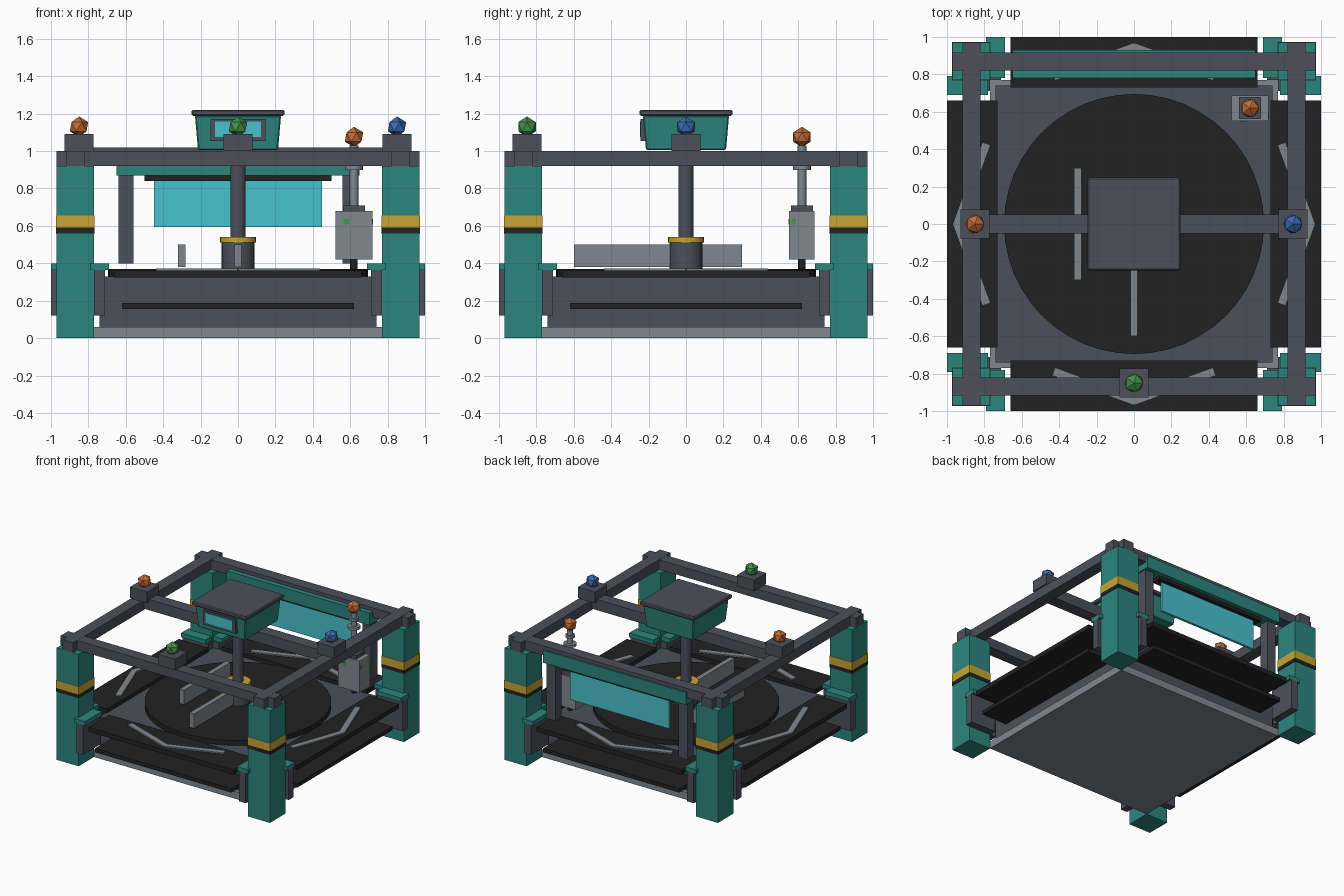
import bpy, bmesh, math
from mathutils import Vector, Matrix

if "Cube" in bpy.data.objects:
    bpy.data.objects.remove(bpy.data.objects["Cube"], do_unlink=True)


def linear(c):
    c /= 255
    return c / 12.92 if c < 0.04 else ((c + 0.055) / 1.055) ** 2.4


def material(name, r, g, b):
    m = bpy.data.materials.new(name)
    m.use_nodes = True
    colour = (linear(r), linear(g), linear(b), 1)
    m.diffuse_color = colour
    m.node_tree.nodes["Principled BSDF"].inputs["Base Color"].default_value = colour
    return m


teal = material("teal", 44, 134, 126)
steel = material("dark steel", 76, 80, 90)
black = material("black rubber", 34, 34, 34)
grey = material("light grey", 128, 137, 143)
yellow = material("warning yellow", 200, 165, 52)
cyan = material("screen cyan", 72, 194, 204)
orange = material("orange", 196, 108, 54)
blue = material("blue", 58, 108, 176)
green = material("green", 72, 146, 78)


def finish(name, bm, mat):
    mesh = bpy.data.meshes.new(name)
    bm.to_mesh(mesh)
    bm.free()
    mesh.materials.append(mat)
    obj = bpy.data.objects.new(name, mesh)
    bpy.context.collection.objects.link(obj)
    return obj


def box(name, mat, x, y, z, turn=0, taper=1):
    """Box from (low, high) ranges, turned about the z axis of the model."""
    bm = bmesh.new()
    bmesh.ops.create_cube(bm, size=1)
    for v in bm.verts:
        shrink = taper if v.co.z < 0 else 1
        v.co = Vector(((x[0] + x[1]) / 2 + v.co.x * shrink * (x[1] - x[0]),
                       (y[0] + y[1]) / 2 + v.co.y * shrink * (y[1] - y[0]),
                       (z[0] + z[1]) / 2 + v.co.z * (z[1] - z[0])))
    bm.transform(Matrix.Rotation(turn, 4, "Z"))
    return finish(name, bm, mat)


def around(c, half):
    return (c - half, c + half)


def cylinder(name, mat, x, y, z, radius, sides=24):
    bm = bmesh.new()
    bmesh.ops.create_cone(bm, cap_ends=True, segments=sides, radius1=radius,
                          radius2=radius, depth=z[1] - z[0])
    bmesh.ops.translate(bm, verts=bm.verts, vec=(x, y, sum(z) / 2))
    return finish(name, bm, mat)


def beacon(name, mat, x, y, z):
    bm = bmesh.new()
    bmesh.ops.create_icosphere(bm, subdivisions=1, radius=0.055)
    bmesh.ops.translate(bm, verts=bm.verts, vec=(x, y, z))
    return finish(name, bm, mat)


# Base and turntable
box("base_slab", grey, around(0, 0.77), around(0, 0.77), (0, 0.06))
box("base_body", steel, around(0, 0.74), around(0, 0.74), (0.06, 0.33))
cylinder("turntable", black, 0, 0, (0.33, 0.37), 0.695, 48)

# Four conveyors, one on each side
for i in range(4):
    turn = i * math.pi / 2
    box("conveyor_belt", black, around(0, 0.66), (-1, -0.73), (0.325, 0.362), turn)
    box("lower_belt", black, around(0, 0.62), (-0.97, -0.73), (0.155, 0.187), turn)
    for side in (-1, 1):
        box("conveyor_end_plate", steel, around(side * 0.74, 0.03), (-1, -0.77),
            (0.12, 0.365), turn)
        box("conveyor_end_cap", teal, around(side * 0.74, 0.05), (-1, -0.78),
            (0.365, 0.4), turn)
        # Arrow marking arm
        arm = box("belt_arrow", grey, around(0, 0.232), around(0, 0.023), (0.355, 0.372))
        arm.data.transform(Matrix.Rotation(turn, 4, "Z")
                           @ Matrix.Translation((side * 0.212, -0.868, 0))
                           @ Matrix.Rotation(side * math.radians(20), 4, "Z"))

# Corner legs with hazard bands
for sx in (-1, 1):
    for sy in (-1, 1):
        x, y = sx * 0.87, sy * 0.87
        box("corner_leg", teal, around(x, 0.1), around(y, 0.1), (0, 0.92))
        box("yellow_band", yellow, around(x, 0.103), around(y, 0.103), (0.59, 0.655))
        box("black_band", black, around(x, 0.103), around(y, 0.103), (0.56, 0.59))

# Top frame
for s in (-1, 1):
    box("side_beam", steel, around(s * 0.868, 0.048), around(0, 0.97), (0.92, 1))
    box("end_beam", steel, around(0, 0.97), around(s * 0.868, 0.048), (0.921, 0.999))
box("cross_beam", steel, around(0, 0.85), around(0, 0.05), (0.93, 1.018))

# Sensor blocks with beacons
for x, y, mat in ((-0.85, 0, orange), (0.85, 0, blue), (0, -0.85, green)):
    box("sensor_block", steel, around(x, 0.078), around(y, 0.078), (1, 1.09))
    beacon("sensor_beacon", mat, x, y, 1.13)

# Central mast and control head
hub = cylinder("mast_hub", steel, 0, 0, (0.37, 0.51), 0.088)
ring = cylinder("mast_ring", yellow, 0, 0, (0.51, 0.54), 0.096)
mast = cylinder("mast", steel, 0, 0, (0.54, 0.95), 0.041)
head = box("control_head", teal, around(0, 0.23), around(0, 0.23), (1.005, 1.19), taper=0.93)
lid = box("head_lid", steel, around(0, 0.248), around(0, 0.248), (1.188, 1.22))
for obj in (head, lid):
    bevel = obj.modifiers.new("edge", "BEVEL")
    bevel.width = 0.007
    bevel.segments = 1
box("screen_frame", steel, around(0, 0.148), (-0.242, -0.21), (1.055, 1.172))
box("head_screen", cyan, around(0, 0.122), (-0.247, -0.24), (1.075, 1.158))

# Guide blades standing on the turntable
box("front_blade", grey, around(0, 0.02), (-0.6, 0), (0.38, 0.5))
box("side_blade", grey, around(-0.3, 0.02), around(0, 0.3), (0.38, 0.5))

# Rear display with housing and posts
box("display_housing", teal, around(0, 0.65), (0.78, 0.93), (0.868, 0.97))
box("display_rail", black, around(0, 0.5), around(0.855, 0.04), (0.84, 0.868))
box("display_panel", cyan, around(0, 0.45), around(0.855, 0.01), (0.595, 0.842))
for s in (-1, 1):
    box("display_post", steel, around(s * 0.6, 0.04), around(0.855, 0.04), (0.4, 0.868))

# Tool unit in the back corner
tx = ty = 0.62
box("tool_body", grey, around(tx, 0.098), around(ty, 0.068), (0.42, 0.68))
box("tool_cap", steel, around(tx, 0.058), around(ty, 0.058), (0.68, 0.71))
rod = cylinder("tool_rod", grey, tx, ty, (0.71, 1.03), 0.023, 16)
collar = cylinder("tool_collar", grey, tx, ty, (0.9, 0.922), 0.048, 16)
top_collar = cylinder("tool_top_collar", grey, tx, ty, (0.97, 0.99), 0.036, 16)
tip = cylinder("tool_tip", black, tx, ty, (0.37, 0.42), 0.02, 12)
beacon("tool_beacon", orange, tx, ty, 1.075)
box("tool_light_front", green, around(0.58, 0.017), (0.547, 0.553), around(0.622, 0.015))
box("tool_light_side", green, (0.717, 0.722), around(0.575, 0.014), around(0.622, 0.015))

# Smooth the round parts, keeping sharp rims
bpy.ops.object.select_all(action="DESELECT")
for obj in (hub, ring, mast, rod, collar, top_collar, tip):
    obj.select_set(True)
    bpy.context.view_layer.objects.active = obj
bpy.ops.object.shade_smooth_by_angle()
